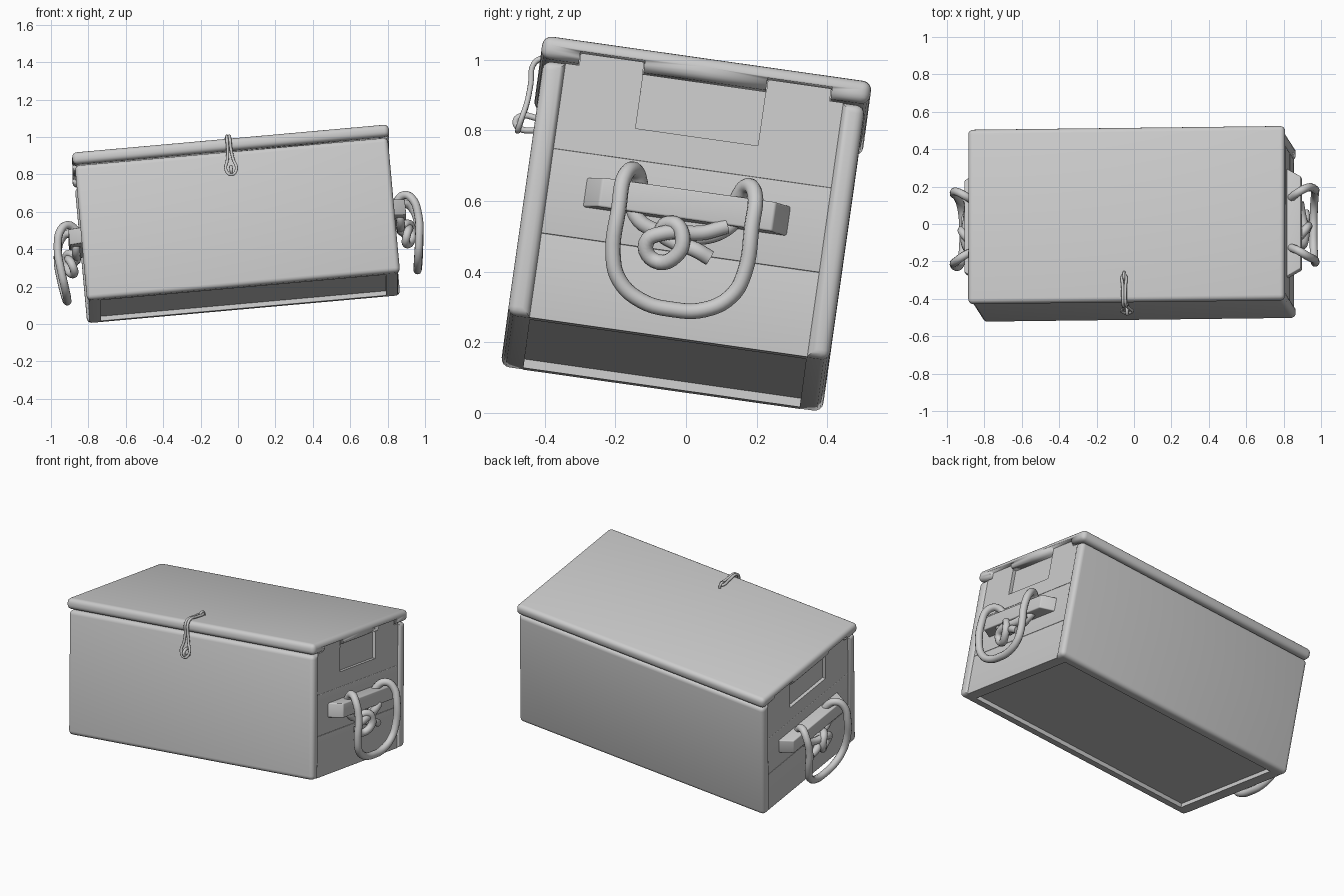
import bpy, bmesh
from mathutils import Vector, Matrix

if "Cube" in bpy.data.objects:
    bpy.data.objects.remove(bpy.data.objects["Cube"])

# Tilted frame of the chest: u = length, v = depth, w = height
u = Vector((0.996, 0.012, 0.089)).normalized()
v = Vector((-0.088, 0.14, 0.986)).cross(u).normalized()
w = u.cross(v)
FRAME = Matrix.Translation((0.03, -0.06, 0.14)) @ Matrix((u, v, w)).transposed().to_4x4()


def finish(ob):
    ob.matrix_world = FRAME
    bpy.ops.object.select_all(action='DESELECT')
    ob.select_set(True)
    bpy.context.view_layer.objects.active = ob
    if ob.type == 'CURVE':
        bpy.ops.object.convert(target='MESH')
    bpy.ops.object.shade_smooth_by_angle(angle=0.7)
    return bpy.context.object


def box(name, x, y, z, r=0, keep=None, taper=None):
    """Box from ranges; rounds edges whose midpoint passes keep; taper(co) edits corners."""
    bm = bmesh.new()
    bmesh.ops.create_cube(bm, size=1)
    for p in bm.verts:
        p.co = Vector([(a[0] + a[1]) / 2 + c * (a[1] - a[0]) for a, c in zip((x, y, z), p.co)])
        if taper:
            taper(p.co)
    if r:
        edges = [e for e in bm.edges if not keep or keep((e.verts[0].co + e.verts[1].co) / 2)]
        bmesh.ops.bevel(bm, geom=edges, offset=r, segments=4, profile=0.5, affect='EDGES')
    me = bpy.data.meshes.new(name)
    bm.to_mesh(me)
    bm.free()
    ob = bpy.data.objects.new(name, me)
    bpy.context.collection.objects.link(ob)
    return finish(ob)


def tube(name, pts, r, cyclic=False):
    cu = bpy.data.curves.new(name, 'CURVE')
    cu.dimensions = '3D'
    cu.bevel_depth, cu.bevel_resolution, cu.resolution_u = r, 3, 5
    cu.use_fill_caps = True
    sp = cu.splines.new('BEZIER')
    sp.bezier_points.add(len(pts) - 1)
    for bp, p in zip(sp.bezier_points, pts):
        bp.co = p
        bp.handle_left_type = bp.handle_right_type = 'AUTO'
    sp.use_cyclic_u = cyclic
    ob = bpy.data.objects.new(name, cu)
    bpy.context.collection.objects.link(ob)
    return finish(ob)


def span(s, a, b):
    return tuple(sorted((s * a, s * b)))


# Front and back walls, two planks each
for s, side in ((-1, 'front'), (1, 'back')):
    for i, part in enumerate(('lower', 'upper')):
        z0, z1 = 0.365 * i, 0.365 * (i + 1)
        edge = z1 if i else z0
        box(f'{side}_{part}_plank', (-0.84, 0.84), span(s, 0.395, 0.46), (z0, z1), 0.025,
            lambda c, s=s, e=edge, m=(z0 + z1) / 2: abs(c.z - e) < 0.01 and (s * c.y > 0.45 or abs(c.x) > 0.83)
            or abs(c.z - m) < 0.01)

# Recessed bottom
box('bottom_board', (-0.8, 0.8), (-0.41, 0.41), (0.025, 0.06))

# Loop handle path: half, as (v, h, distance from end wall)
HALF = [(.13, .37, .01), (.14, .42, .03), (.162, .452, .07), (.185, .43, .11), (.19, .33, .138),
        (.188, .2, .13), (.16, .13, .12), (.09, .082, .112)]
LOOP = HALF + [(0, .07, .11)] + [(-a, b, c) for a, b, c in reversed(HALF)]
SLACK = [(-.15, .37, .03), (-.14, .325, .04), (-.07, .29, .04), (.05, .29, .04), (.12, .325, .04), (.15, .37, .03)]
KNOT = [(.12, .33, .06), (.05, .30, .07), (-.05, .285, .085), (-.1, .25, .07), (-.07, .205, .06),
        (-.01, .225, .09), (0, .28, .1), (-.03, .315, .085), (-.06, .29, .05), (-.02, .265, .055),
        (.04, .25, .085), (.085, .232, .08)]

for s, side in ((-1, 'left'), (1, 'right')):
    # End wall planks; the top one has a central recess and two raised tongues
    for i in range(2):
        box(f'{side}_end_plank_{i}', span(s, 0.765, 0.828), (-0.397, 0.397), (0.243 * i, 0.243 * (i + 1)),
            0.003, lambda c: abs(c.x) > 0.82 and abs(c.y) < 0.1)
    box(f'{side}_end_top_core', span(s, 0.765, 0.808), (-0.397, 0.397), (0.486, 0.732))
    box(f'{side}_end_top_strip', span(s, 0.8, 0.828), (-0.397, 0.397), (0.486, 0.575))
    for t, half in ((-1, 'front'), (1, 'back')):
        box(f'{side}_{half}_pad', span(s, 0.8, 0.828), span(t, 0.175, 0.397), (0.575, 0.73))
        box(f'{side}_{half}_tongue', span(s, 0.765, 0.828), span(t, 0.177, 0.358), (0.72, 0.765))

    # Cleat with slanted ends
    def slant(c):
        if abs(c.x) > 0.88:
            c.y *= 0.84
    box(f'{side}_cleat', span(s, 0.82, 0.903), (-0.295, 0.295), (0.333, 0.417), 0.006, None, slant)

    # Rope loop and knot
    for name, path in (('rope_handle', LOOP), ('rope_slack', SLACK), ('rope_knot', KNOT)):
        tube(f'{side}_{name}', [(s * (0.83 + d), a, h) for a, h, d in path], 0.022)

# Lid halves, rounded outside, notched at the ends for the tongues
cutters = []
for s in (-1, 1):
    for t in (-1, 1):
        c = box('notch_cutter', span(s, 0.75, 0.9), span(t, 0.175, 0.36), (0.7, 0.768))
        c.hide_render = True
        c.hide_set(True)
        cutters.append((t, c))
for t, side in ((-1, 'front'), (1, 'back')):
    lid = box(f'lid_{side}_plank', (-0.85, 0.85), span(t, 0, 0.47), (0.735, 0.8), 0.026,
              lambda c: abs(c.x) > 0.84 and abs(c.y) > 0.1 or abs(c.y) > 0.46)
    for k, c in cutters:
        if k == t:
            m = lid.modifiers.new('notch', 'BOOLEAN')
            m.operation, m.object, m.solver = 'DIFFERENCE', c, 'EXACT'

# Latch: narrow wire hoop from the lid over the front edge to a peg
SIDE = [(.005, -.33, .812), (.007, -.40, .812), (.007, -.465, .81), (.008, -.487, .79), (.009, -.487, .735),
        (.016, -.49, .68), (.028, -.5, .625)]
hoop = [(x - .01, y, h) for x, y, h in SIDE] + [(-.01, -.505, .596)] + \
       [(-x - .01, y, h) for x, y, h in reversed(SIDE)]
tube('latch_hoop', hoop, 0.008, True)
ring = [(-.01, -.455, .64), (-.01, -.5, .64), (-.01, -.515, .622), (-.01, -.5, .604), (-.01, -.455, .604)]
tube('latch_staple', ring, 0.009)
tube('latch_lid_staple', [(-.01, -.315, .79), (-.01, -.315, .815), (-.01, -.335, .825),
                          (-.01, -.352, .815), (-.01, -.352, .79)], 0.007)
